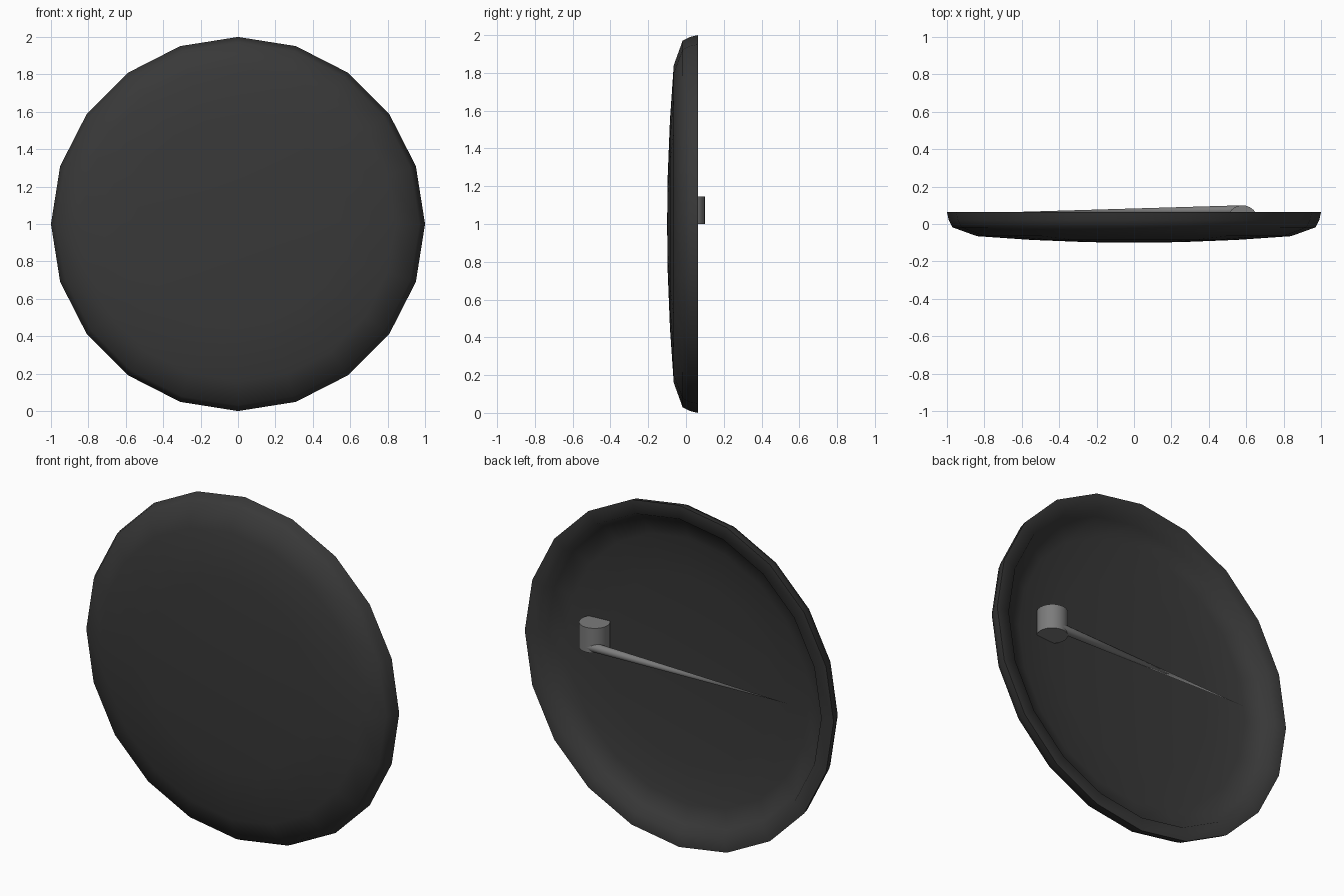
import bpy, bmesh, math
from mathutils import Vector, Matrix

if "Cube" in bpy.data.objects:
    bpy.data.objects.remove(bpy.data.objects["Cube"])


def material(name, v):
    m = bpy.data.materials.new(name)
    m.diffuse_color = (v, v, v, 1)
    m.use_nodes = True
    m.node_tree.nodes["Principled BSDF"].inputs["Base Color"].default_value = m.diffuse_color
    return m


def finish(name, bm, mat, angle):
    bmesh.ops.recalc_face_normals(bm, faces=bm.faces)
    me = bpy.data.meshes.new(name)
    bm.to_mesh(me)
    bm.free()
    ob = bpy.data.objects.new(name, me)
    bpy.context.collection.objects.link(ob)
    me.materials.append(mat)
    bpy.ops.object.select_all(action='DESELECT')
    ob.select_set(True)
    bpy.context.view_layer.objects.active = ob
    bpy.ops.object.shade_smooth_by_angle(angle=math.radians(angle))
    return ob


def rod(name, a, b, r1, r2, sides, mat):
    a, b = Vector(a), Vector(b)
    d = b - a
    rot = d.to_track_quat('Z', 'Y').to_matrix().to_4x4()
    bm = bmesh.new()
    bmesh.ops.create_cone(bm, cap_ends=True, segments=sides, radius1=r1, radius2=r2,
                          depth=d.length, matrix=Matrix.Translation((a + b) / 2) @ rot)
    return finish(name, bm, mat, 40)


dark = material("dark", 0.04)
grey = material("grey", 0.2)

# Dish: 20-sided lathe about the y axis, (radius, y) from front centre over the lip to the inside
profile = [(0, -0.1), (0.25, -0.097), (0.55, -0.085), (0.84, -0.065), (0.97, -0.018),
           (0.99, 0.02), (1.0, 0.063), (0.92, 0.063), (0.89, 0.01), (0.78, -0.018),
           (0.55, -0.038), (0.25, -0.05), (0, -0.053)]
bm = bmesh.new()
verts = [bm.verts.new((r, y, 1)) for r, y in profile]
edges = [bm.edges.new(p) for p in zip(verts, verts[1:])]
bmesh.ops.spin(bm, geom=verts + edges, cent=(0, 0, 1), axis=(0, 1, 0),
               angle=2 * math.pi, steps=20, use_merge=True)
bmesh.ops.remove_doubles(bm, verts=bm.verts, dist=0.0005)
finish("dish", bm, dark, 80)

# Upright knob and tapered needle on the back
rod("knob", (0.58, 0.017, 1.0), (0.58, 0.017, 1.145), 0.083, 0.083, 24, grey)
rod("needle", (0.58, 0.074, 1.026), (-0.71, 0.062, 1.026), 0.026, 0.0, 12, grey)
